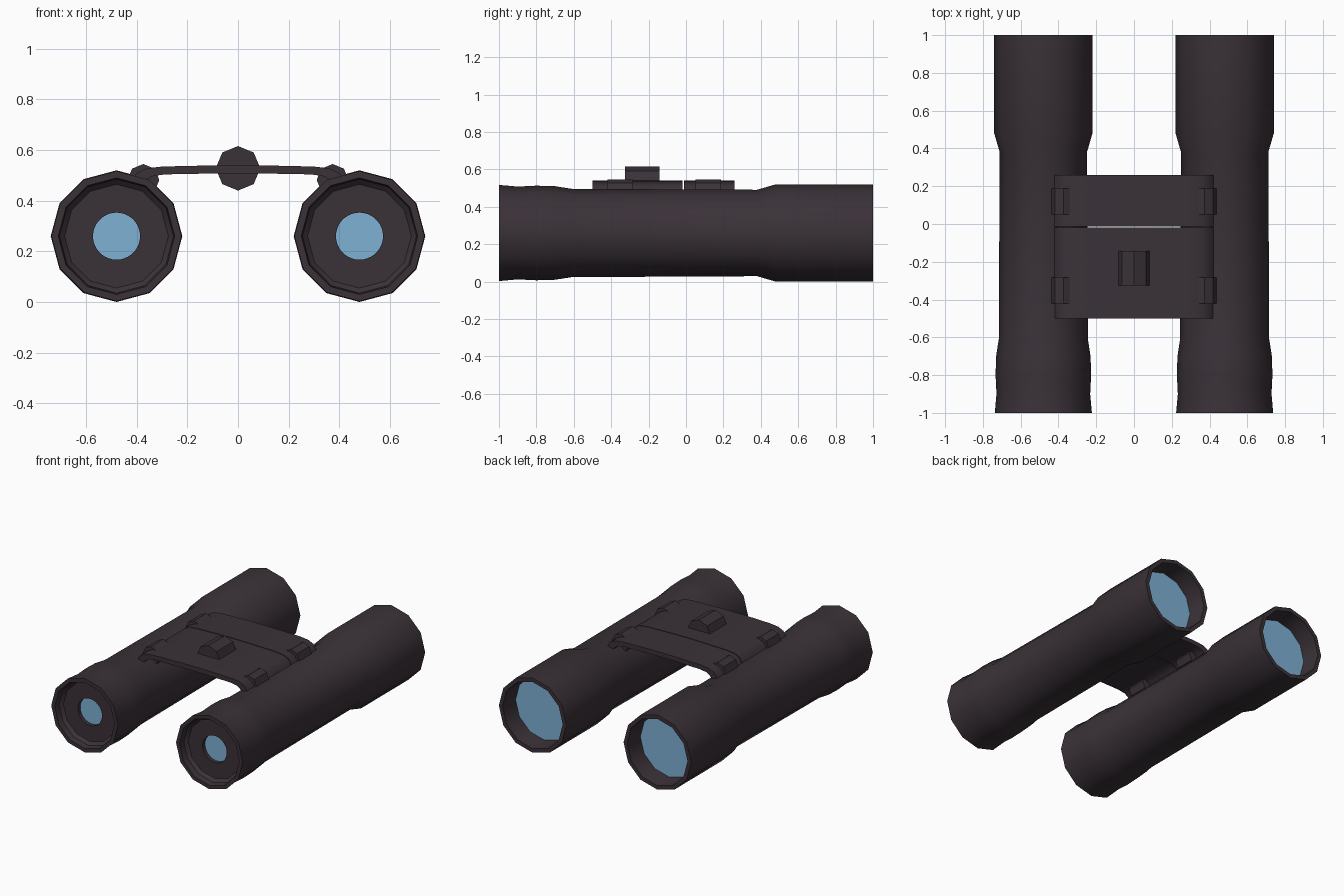
import bpy, bmesh, math

if "Cube" in bpy.data.objects:
    bpy.data.objects.remove(bpy.data.objects["Cube"])


def material(name, rgb):
    m = bpy.data.materials.new(name)
    m.diffuse_color = (*rgb, 1)
    m.use_nodes = True
    m.node_tree.nodes["Principled BSDF"].inputs["Base Color"].default_value = m.diffuse_color
    return m


DARK = material("dark rubber", (0.042, 0.031, 0.039))
GLASS = material("blue glass", (0.21, 0.44, 0.66))


def finish(name, bm, angle):
    bmesh.ops.recalc_face_normals(bm, faces=bm.faces)
    me = bpy.data.meshes.new(name)
    bm.to_mesh(me)
    bm.free()
    me.materials.append(DARK)
    me.materials.append(GLASS)
    if angle:
        me.shade_smooth()
        me.set_sharp_from_angle(angle=math.radians(angle))
    ob = bpy.data.objects.new(name, me)
    bpy.context.collection.objects.link(ob)
    return ob


def lathe(name, profile, cx, cz, sides, angle, cap_start=None, cap_end=None):
    """Turn (y, radius) points round an axis parallel to y; caps take a material index."""
    bm = bmesh.new()
    rings = []
    for y, r in profile:
        rings.append([bm.verts.new((cx + r * math.cos(2 * math.pi * i / sides), y,
                                    cz + r * math.sin(2 * math.pi * i / sides)))
                      for i in range(sides)])
    for a, b in zip(rings, rings[1:]):
        for i in range(sides):
            j = (i + 1) % sides
            bm.faces.new((a[i], a[j], b[j], b[i]))
    for ring, index in ((rings[0], cap_start), (rings[-1], cap_end)):
        if index is not None:
            bm.faces.new(ring).material_index = index
    return finish(name, bm, angle)


def extrude_profile(name, points, y0, y1):
    """Extrude an (x, z) outline along y."""
    bm = bmesh.new()
    face = bm.faces.new([bm.verts.new((x, y0, z)) for x, z in points])
    ext = bmesh.ops.extrude_face_region(bm, geom=[face])
    for v in ext["geom"]:
        if isinstance(v, bmesh.types.BMVert):
            v.co.y = y1
    return finish(name, bm, 35)


# Barrel outline, from the eyepiece recess, over the outside, to the front lens
BARREL = [(-0.94, 0.11), (-0.94, 0.205), (-0.96, 0.225), (-1.0, 0.23),
          (-1.0, 0.257), (-0.9, 0.248), (-0.8, 0.253), (-0.7, 0.25),
          (-0.61, 0.236), (0.38, 0.231), (0.48, 0.26), (1.0, 0.26),
          (1.0, 0.232), (0.87, 0.222)]
# Round eyepiece lens in a shallow socket
SOCKET = [(-0.942, 0.118), (-0.942, 0.093), (-0.915, 0.093)]

for side, s in (("left", -1), ("right", 1)):
    lathe(side + "_barrel", BARREL, s * 0.48, 0.26, 12, 35, cap_end=1)
    lathe(side + "_eyepiece_lens", SOCKET, s * 0.48, 0.26, 36, 35, cap_end=1)
    # hinge knuckles joining barrel and bridge
    for place, y in (("rear", -0.42), ("front", 0.05)):
        lathe(f"{side}_{place}_hinge", [(y, 0.063), (y + 0.137, 0.063)],
              s * 0.374, 0.482, 8, None, 0, 0)

# Bridge: arched plate in two sections with a fine gap between them
top = [(0.08, 0.54), (0.30, 0.535), (0.36, 0.528), (0.40, 0.51), (0.425, 0.47)]
under = [(0.39, 0.45), (0.365, 0.48), (0.34, 0.496), (0.29, 0.504), (0.08, 0.508)]
half = top + under
outline = half + [(-x, z) for x, z in reversed(half)]
extrude_profile("rear_bridge_plate", outline, -0.50, -0.018)
extrude_profile("front_bridge_plate", outline, -0.012, 0.26)

# Focus wheel through the bridge
lathe("focus_wheel", [(-0.325, 0.088), (-0.143, 0.088)], 0, 0.528, 8, None, 0, 0)
